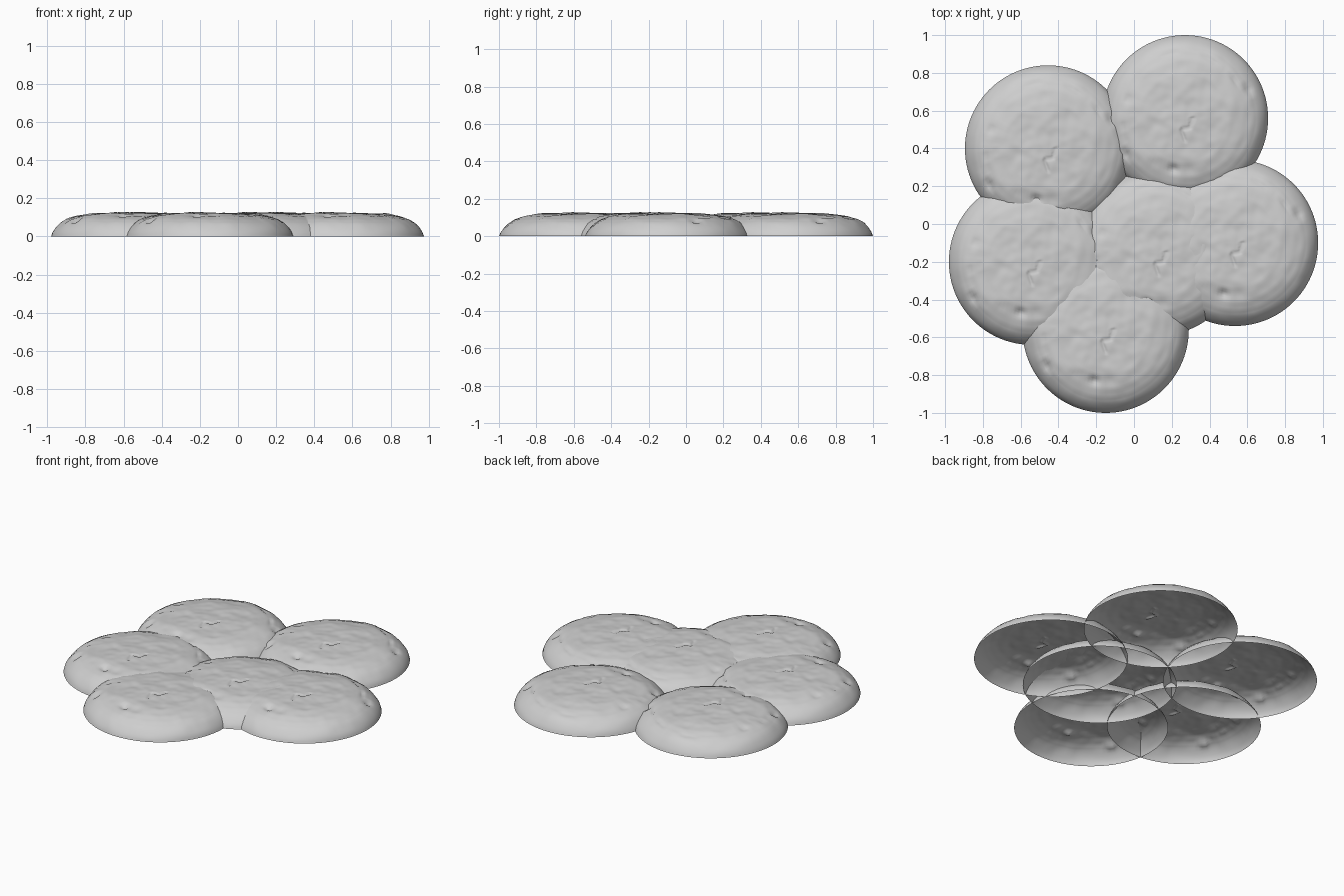
import bpy, bmesh, math
from mathutils import Vector, noise

if "Cube" in bpy.data.objects:
    bpy.data.objects.remove(bpy.data.objects["Cube"])

# One pale flat colour
dough = bpy.data.materials.new("pale_grey_dough")
dough.diffuse_color = (0.62, 0.62, 0.62, 1)
dough.use_nodes = True
dough.node_tree.nodes["Principled BSDF"].inputs["Base Color"].default_value = dough.diffuse_color

# Dome profile (radius, height), dimples (x, y, width, depth) and surface cracks
PROFILE = [(0, .124), (.12, .122), (.24, .117), (.31, .105), (.355, .09),
           (.39, .07), (.415, .046), (.432, .022), (.44, 0)]
DIMPLES = [(-.06, -.27, .022, .02), (-.31, -.19, .022, .02), (.335, .15, .02, .02),
           (.02, -.27, .03, .008), (-.16, -.03, .03, .006), (.2, .05, .035, .006),
           (-.3, .1, .02, .01), (.13, -.17, .03, .005)]
CRACKS = [[(.04, .0), (.025, -.05), (-.02, -.06), (.0, -.12)],
          [(.1, .33), (.17, .29)], [(-.33, -.04), (-.27, -.02)],
          [(-.12, .33), (-.05, .35)], [(.25, .22), (.28, .17)]]
CENTRES = [(-.455, .40), (.27, .56), (.535, -.10), (-.54, -.20), (-.15, -.56), (.13, -.15)]
SEGMENTS = 96


def segment_distance(p, a, b):
    a, b = Vector(a), Vector(b)
    t = max(0, min(1, (p - a).dot(b - a) / (b - a).length_squared))
    return (p - a - t * (b - a)).length


def baked_point(r, z, angle):
    x, y = r * math.cos(angle), r * math.sin(angle)
    p = Vector((x, y))
    fade = min(1, z / .06)
    # Gentle lumps and fine wrinkles
    lump = .007 * noise.noise((x * 8, y * 8, 2.3)) + .003 * noise.noise((x * 22, y * 22, 7.1))
    dz = lump * fade
    for cx, cy, w, d in DIMPLES:
        dz -= d * fade * math.exp(-((x - cx) ** 2 + (y - cy) ** 2) / w ** 2)
    for line in CRACKS:
        dist = min(segment_distance(p, a, b) for a, b in zip(line, line[1:]))
        dz -= .008 * fade * math.exp(-(dist / .008) ** 2)
    s = 1 + .012 * noise.noise((x * 7, y * 7, z * 20 + 5)) * fade
    return (x * s, y * s, max(0, z + dz))


# Rings from centre to rim, each profile step split for detail
steps = []
for (r0, z0), (r1, z1) in zip(PROFILE, PROFILE[1:]):
    n = max(2, round((r1 - r0) / .011))
    steps += [(r0 + (r1 - r0) * i / n, z0 + (z1 - z0) * i / n) for i in range(n)]
steps.append(PROFILE[-1])

bm = bmesh.new()
top = bm.verts.new(baked_point(0, PROFILE[0][1], 0))
rings = [[bm.verts.new(baked_point(r, z, math.tau * k / SEGMENTS)) for k in range(SEGMENTS)]
         for r, z in steps[1:]]
for k in range(SEGMENTS):
    j = (k + 1) % SEGMENTS
    bm.faces.new((top, rings[0][k], rings[0][j]))
    for inner, outer in zip(rings, rings[1:]):
        bm.faces.new((inner[k], outer[k], outer[j], inner[j]))
for f in bm.faces:
    f.smooth = True
mesh = bpy.data.meshes.new("round_cookie")
bm.to_mesh(mesh)
bm.free()
mesh.materials.append(dough)

# Six overlapping copies, open underneath
for i, (cx, cy) in enumerate(CENTRES):
    ob = bpy.data.objects.new(f"cookie_{i + 1}", mesh)
    ob.location = (cx, cy, 0)
    bpy.context.collection.objects.link(ob)
